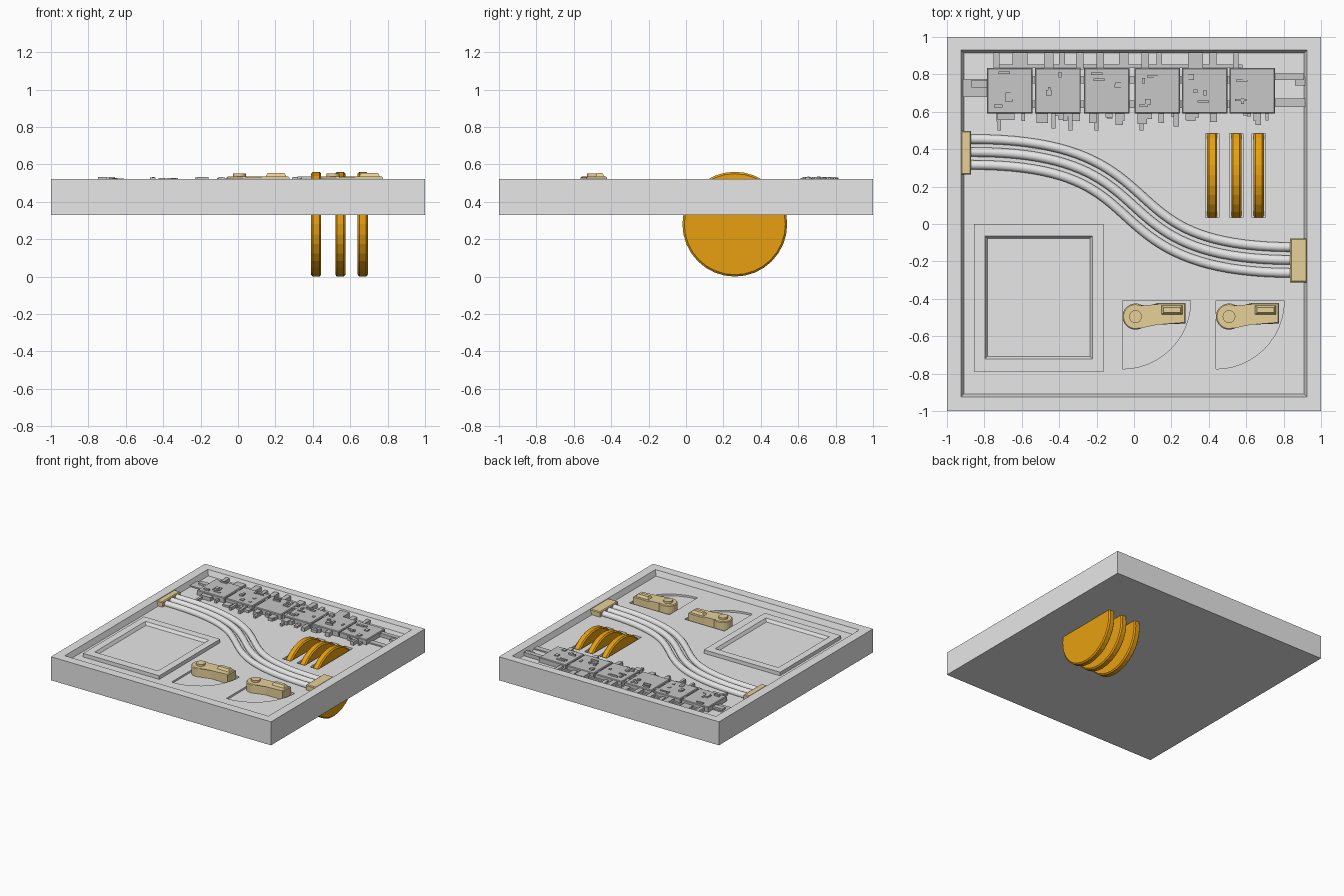
import bpy, bmesh, math, random
from mathutils import Vector

if "Cube" in bpy.data.objects:
    bpy.data.objects.remove(bpy.data.objects["Cube"])

random.seed(4)
FLOOR, TOP = 0.478, 0.521


def material(name, rgb):
    m = bpy.data.materials.new(name)
    m.diffuse_color = (*rgb, 1)
    m.use_nodes = True
    m.node_tree.nodes["Principled BSDF"].inputs["Base Color"].default_value = m.diffuse_color
    return m


GREY = material("light grey", (0.8, 0.8, 0.8))
MID = material("mid grey", (0.57, 0.57, 0.57))
TAN = material("tan", (0.8, 0.64, 0.32))
ORANGE = material("orange", (0.8, 0.35, 0.005))


def finish(name, bm, mat):
    bmesh.ops.recalc_face_normals(bm, faces=bm.faces)
    me = bpy.data.meshes.new(name)
    bm.to_mesh(me)
    bm.free()
    me.materials.append(mat)
    ob = bpy.data.objects.new(name, me)
    bpy.context.collection.objects.link(ob)
    return ob


def add_prism(bm, pts, z0, z1, chamfer=0.0):
    """Extrude a flat outline upwards, optionally chamfering the top rim."""
    low = [bm.verts.new((x, y, z0)) for x, y in pts]
    high = [bm.verts.new((x, y, z1)) for x, y in pts]
    n = len(pts)
    bm.faces.new(low[::-1])
    top = bm.faces.new(high)
    for i in range(n):
        j = (i + 1) % n
        bm.faces.new((low[i], low[j], high[j], high[i]))
    if chamfer:
        bmesh.ops.bevel(bm, geom=list(top.edges), offset=chamfer, segments=1,
                        affect='EDGES')


def rect(x0, x1, y0, y1):
    return [(x0, y0), (x1, y0), (x1, y1), (x0, y1)]


def prism(name, pts, z0, z1, mat, chamfer=0.0):
    bm = bmesh.new()
    add_prism(bm, pts, z0, z1, chamfer)
    return finish(name, bm, mat)


def frustum(name, r, z0, z1, grow, mat):
    """Box whose top is wider (or narrower) than its bottom by grow."""
    x0, x1, y0, y1 = r
    bm = bmesh.new()
    a = [bm.verts.new((x, y, z0)) for x, y in rect(*r)]
    b = [bm.verts.new((x, y, z1)) for x, y in
         rect(x0 - grow, x1 + grow, y0 - grow, y1 + grow)]
    bm.faces.new(a[::-1])
    bm.faces.new(b)
    for i in range(4):
        j = (i + 1) % 4
        bm.faces.new((a[i], a[j], b[j], b[i]))
    return finish(name, bm, mat)


def cut(target, cutter):
    mod = target.modifiers.new("cut", 'BOOLEAN')
    mod.operation, mod.solver, mod.object = 'DIFFERENCE', 'EXACT', cutter
    bpy.context.view_layer.objects.active = target
    bpy.ops.object.modifier_apply(modifier=mod.name)
    bpy.data.objects.remove(cutter)


# base plate with a sloped tray, lever pits and wheel slots
plate = prism("base_plate", rect(-1, 1, -1, 1), 0.328, TOP, GREY)
cut(plate, frustum("tray_cutter", (-0.91, 0.91, -0.91, 0.915), FLOOR, 0.564, 0.032, GREY))
LEVERS = (0.008, 0.508)
WHEELS = (0.418, 0.547, 0.667)
for lx in LEVERS:
    cx, cy = lx - 0.07, -0.41
    pie = [(cx, cy)] + [(cx + 0.365 * math.cos(a), cy - 0.365 * math.sin(a))
                        for a in (math.radians(i * 7.5) for i in range(13))]
    cut(plate, prism("pit_cutter", pie[::-1], FLOOR - 0.015, TOP, GREY))
for wx in WHEELS:
    cut(plate, prism("slot_cutter", rect(wx - 0.037, wx + 0.037, 0.035, 0.485),
                     FLOOR - 0.04, TOP, GREY))

# raised panel with a sunken middle
panel = prism("square_panel", rect(-0.855, -0.163, -0.79, 0.0), FLOOR - 0.01, 0.508, GREY)
cut(panel, frustum("panel_cutter", (-0.783, -0.235, -0.708, -0.077), 0.484, 0.532, 0.028, GREY))

# thumb wheels
R = 0.28
for i, wx in enumerate(WHEELS):
    bm = bmesh.new()
    rings = []
    for dx, r in ((-0.027, R - 0.01), (-0.018, R), (0.018, R), (0.027, R - 0.01)):
        rings.append([bm.verts.new((wx + dx, 0.261 + r * math.sin(a), R + r * math.cos(a)))
                      for a in (2 * math.pi * k / 32 for k in range(32))])
    for p, q in zip(rings, rings[1:]):
        for k in range(32):
            m = (k + 1) % 32
            bm.faces.new((p[k], p[m], q[m], q[k]))
    bm.faces.new(rings[0])
    bm.faces.new(rings[-1])
    finish(f"thumb_wheel_{i + 1}", bm, ORANGE)

# three cables following one S-curve, offset sideways
P = [Vector(p) for p in ((-0.87, 0.385), (0.23, 0.385), (-0.23, -0.193), (0.86, -0.193))]
for i, off in enumerate((0.069, 0.0, -0.069)):
    cu = bpy.data.curves.new("cable", 'CURVE')
    cu.dimensions = '3D'
    cu.bevel_depth, cu.bevel_resolution = 0.025, 4
    path = [(-0.91, P[0].y + off)]
    for k in range(41):
        t = k / 40
        s = 1 - t
        pos = s**3 * P[0] + 3 * s*s*t * P[1] + 3 * s*t*t * P[2] + t**3 * P[3]
        d = (s*s * (P[1] - P[0]) + 2*s*t * (P[2] - P[1]) + t*t * (P[3] - P[2])).normalized()
        path.append((pos.x - d.y * off, pos.y + d.x * off))
    path.append((0.91, P[3].y + off))
    sp = cu.splines.new('POLY')
    sp.points.add(len(path) - 1)
    for pt, (x, y) in zip(sp.points, path):
        pt.co = (x, y, FLOOR + 0.01, 1)
    sp.use_smooth = True
    cu.materials.append(GREY)
    ob = bpy.data.objects.new(f"cable_{i + 1}", cu)
    bpy.context.collection.objects.link(ob)
    bpy.ops.object.select_all(action='DESELECT')
    ob.select_set(True)
    bpy.context.view_layer.objects.active = ob
    bpy.ops.object.convert(target='MESH')

# cable sockets
prism("left_socket", rect(-0.926, -0.872, 0.265, 0.497), FLOOR - 0.01, 0.52, TAN, 0.006)
prism("right_socket", rect(0.835, 0.926, -0.312, -0.077), FLOOR - 0.01, 0.52, TAN, 0.006)

# levers: round head, stepped arm, hub cap and grip
for i, lx in enumerate(LEVERS):
    ly = -0.495
    outline = [(lx + 0.07 * math.cos(a), ly + 0.07 * math.sin(a))
               for a in (math.radians(50 + k * 250 / 18) for k in range(19))]
    outline += [(lx + 0.12, ly - 0.037), (lx + 0.268, ly - 0.037),
                (lx + 0.268, ly + 0.072), (lx + 0.12, ly + 0.072)]
    bm = bmesh.new()
    add_prism(bm, outline, FLOOR - 0.02, 0.534, 0.006)
    add_prism(bm, [(lx + 0.034 * math.cos(a), ly + 0.034 * math.sin(a))
                   for a in (2 * math.pi * k / 24 for k in range(24))], 0.53, 0.55)
    finish(f"lever_{i + 1}", bm, TAN)
    frustum(f"lever_grip_{i + 1}", (lx + 0.137, lx + 0.253, ly + 0.008, ly + 0.062),
            0.53, 0.553, -0.013, TAN)

# machinery strip: six blocks
bm = bmesh.new()
STARTS = (-0.785, -0.528, -0.267, 0.002, 0.257, 0.51)
for x0 in STARTS:
    add_prism(bm, rect(x0, x0 + 0.243, 0.592, 0.833), FLOOR - 0.01, 0.52, 0.005)
finish("machinery_blocks", bm, MID)

# pipes and tabs sticking out of the blocks: x0, x1, y reach, height
bm = bmesh.new()
BELOW = ((-0.73, -0.71, 0.5, .02), (-0.73, -0.64, 0.555, .03), (-0.52, -0.46, 0.54, .015),
         (-0.44, -0.42, 0.51, .025), (-0.35, -0.33, 0.5, .03), (-0.35, -0.29, 0.55, .02),
         (-0.21, -0.19, 0.5, .02), (-0.24, -0.2, 0.54, .03), (-0.1, -0.06, 0.53, .025),
         (0.02, 0.07, 0.535, .03), (0.03, 0.05, 0.5, .02), (0.13, 0.16, 0.54, .015),
         (0.21, 0.24, 0.52, .03), (0.28, 0.33, 0.55, .02), (0.65, 0.68, 0.53, .03))
ABOVE = ((-0.75, -0.72, .03), (-0.65, -0.57, .02), (-0.48, -0.43, .035), (-0.4, -0.37, .02),
         (-0.31, -0.27, .03), (-0.2, -0.16, .035), (-0.08, -0.03, .02), (0.04, 0.08, .035),
         (0.12, 0.15, .02), (0.29, 0.37, .038), (0.4, 0.44, .02), (0.53, 0.56, .03))
for x0, x1, y, h in BELOW:
    add_prism(bm, rect(x0, x1, y, 0.6), FLOOR - 0.01, FLOOR + h)
for x0, x1, h in ABOVE:
    add_prism(bm, rect(x0, x1, 0.825, 0.918), FLOOR - 0.01, FLOOR + h)
# side runs joining the ends to the tray wall, and low bars behind the blocks
for r, h in (((-0.915, -0.78, 0.68, 0.775), .01), ((-0.87, -0.78, 0.73, 0.77), .025),
             ((0.75, 0.91, 0.77, 0.805), .03), ((0.86, 0.915, 0.74, 0.785), .02),
             ((0.75, 0.915, 0.625, 0.67), .01), ((-0.55, 0.52, 0.62, 0.66), .03),
             ((-0.55, 0.52, 0.75, 0.79), .035), ((-0.72, 0.58, 0.835, 0.852), .012)):
    add_prism(bm, rect(*r), FLOOR - 0.01, FLOOR + h)
# irregular stubs along both long edges
for x0 in STARTS:
    for k in range(4):
        w, h = random.uniform(0.015, 0.04), random.uniform(0.012, 0.035)
        x, d = x0 + random.uniform(0.01, 0.2), random.uniform(0.01, 0.045)
        add_prism(bm, rect(x, x + w, 0.59 - d, 0.6), FLOOR - 0.01, FLOOR + h)
finish("machinery_pipes", bm, MID)

# small raised details on the block tops
bm = bmesh.new()
for x0 in STARTS:
    for k in range(7):
        w, d = random.choice(((.03, .03), (.045, .018), (.015, .03), (.02, .02), (.06, .012)))
        x = x0 + random.uniform(0.02, 0.22 - w)
        y = random.uniform(0.61, 0.815 - d)
        add_prism(bm, rect(x, x + w, y, y + d), 0.515, random.uniform(0.524, 0.534))
finish("machinery_details", bm, MID)
